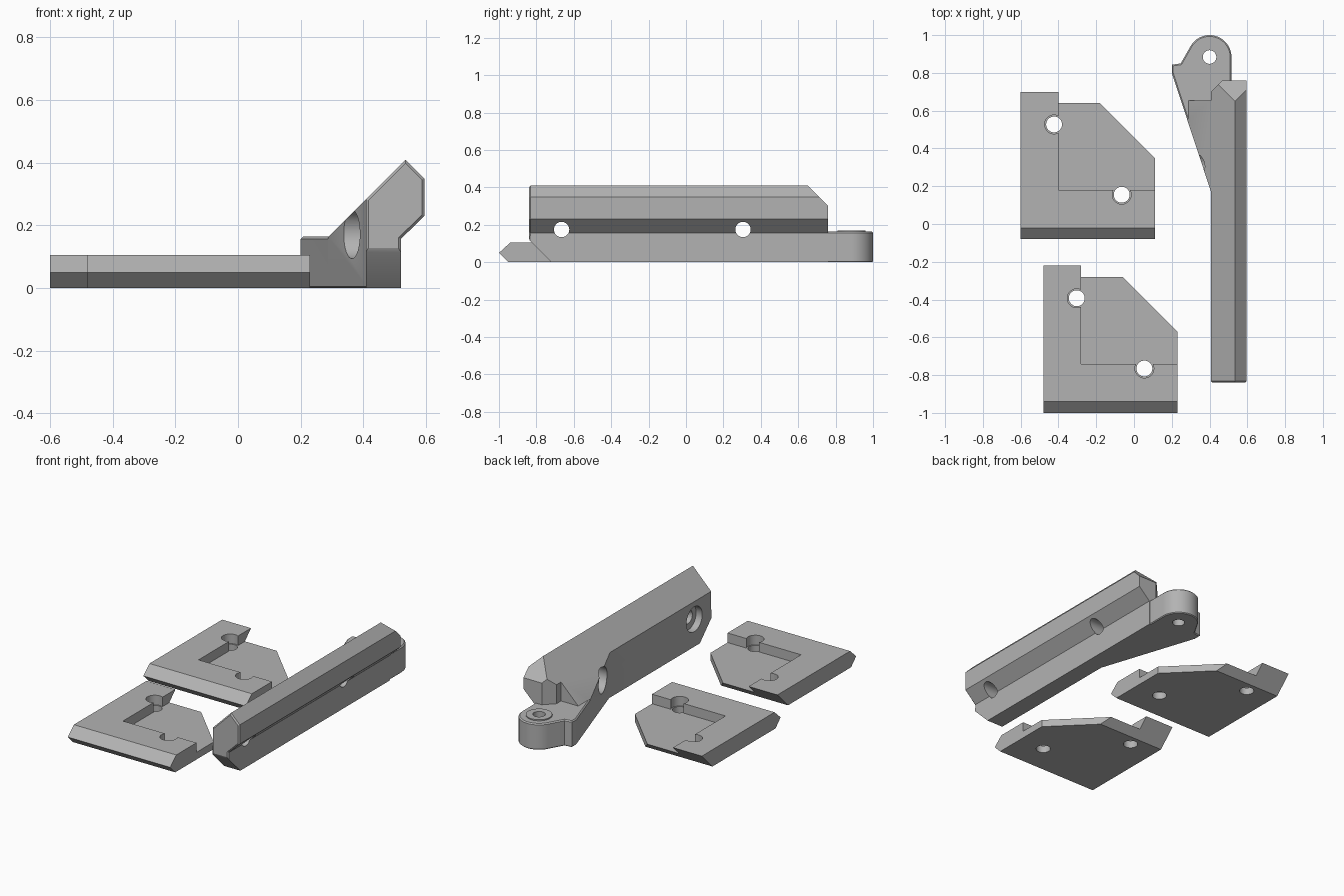
import bpy, bmesh, math
from mathutils import Vector

if "Cube" in bpy.data.objects:
    bpy.data.objects.remove(bpy.data.objects["Cube"])

grey = bpy.data.materials.new("plain grey")
grey.diffuse_color = (0.45, 0.45, 0.45, 1)
grey.use_nodes = True
grey.node_tree.nodes["Principled BSDF"].inputs["Base Color"].default_value = grey.diffuse_color


def finish(bm, name):
    bmesh.ops.recalc_face_normals(bm, faces=bm.faces)
    me = bpy.data.meshes.new(name)
    bm.to_mesh(me)
    bm.free()
    ob = bpy.data.objects.new(name, me)
    bpy.context.collection.objects.link(ob)
    me.materials.append(grey)
    return ob


def prism(points, a, b, axis):
    """Extrude a 2D outline from a to b along the axis."""
    place = {"x": lambda p: (a, p[0], p[1]), "y": lambda p: (p[0], a, p[1]),
             "z": lambda p: (p[0], p[1], a)}[axis]
    bm = bmesh.new()
    face = bm.faces.new([bm.verts.new(place(p)) for p in points])
    ext = bmesh.ops.extrude_face_region(bm, geom=[face])["geom"]
    step = Vector([(b - a) if axis == c else 0 for c in "xyz"])
    bmesh.ops.translate(bm, vec=step, verts=[g for g in ext if isinstance(g, bmesh.types.BMVert)])
    bmesh.ops.recalc_face_normals(bm, faces=bm.faces)
    return bm


def slice_off(bm, co, normal):
    """Remove everything on the normal side of a plane and close the cut."""
    geom = bm.verts[:] + bm.edges[:] + bm.faces[:]
    cut = bmesh.ops.bisect_plane(bm, geom=geom, plane_co=co, plane_no=normal, clear_outer=True)
    edges = [e for e in cut["geom_cut"] if isinstance(e, bmesh.types.BMEdge)]
    bmesh.ops.contextual_create(bm, geom=edges)


def chamfer(bm, size, test):
    edges = [e for e in bm.edges if all(test(v.co) for v in e.verts)]
    bmesh.ops.bevel(bm, geom=edges, offset=size, segments=1, affect="EDGES", clamp_overlap=True)


def ring(cx, cy, r, n=40):
    return [(cx + r * math.cos(2 * math.pi * i / n), cy + r * math.sin(2 * math.pi * i / n))
            for i in range(n)]


def combine(ob, tool, op):
    m = ob.modifiers.new(op.lower(), "BOOLEAN")
    m.operation, m.solver, m.object = op, "EXACT", tool
    bpy.context.view_layer.objects.active = ob
    bpy.ops.object.modifier_apply(modifier=m.name)
    bpy.data.objects.remove(tool)


def smooth(ob):
    bpy.ops.object.select_all(action="DESELECT")
    ob.select_set(True)
    bpy.context.view_layer.objects.active = ob
    bpy.ops.object.shade_smooth_by_angle(angle=math.radians(25))


# Clamp plates: skewed bar profile, clipped corner, L-shaped raised rim, two holes
def clamp_plate(name, x, y):
    profile = [(y + .05, 0), (y, .05), (y + .06, .105), (y + .78, .105), (y + .675, 0)]
    bm = prism(profile, x, x + .71, "x")
    slice_off(bm, (x + .71, y + .43, 0), (1, 1, 0))
    ob = finish(bm, name)
    pocket = [(x + .2, y + .26), (x + .9, y + .26), (x + .9, y + .9), (x + .2, y + .9)]
    combine(ob, finish(prism(pocket, .045, .2, "z"), "pocket_cutter"), "DIFFERENCE")
    for hx, hy in ((x + .177, y + .607), (x + .535, y + .235)):
        combine(ob, finish(prism(ring(hx, hy, .05), .045, .2, "z"), "seat_cutter"), "DIFFERENCE")
        combine(ob, finish(prism(ring(hx, hy, .042), -.1, .2, "z"), "hole_cutter"), "DIFFERENCE")
    smooth(ob)


clamp_plate("front_clamp_plate", -.48, -1)
clamp_plate("back_clamp_plate", -.60, -.08)

# Long arm: constant cross-section with sliced ends
section = [(.408, 0), (.52, 0), (.52, .157), (.595, .23), (.595, .35), (.535, .41), (.408, .283)]
bm = prism(section, -.84, .76, "y")
slice_off(bm, (.5, .65, .41), (0, 1, 1))
slice_off(bm, (.408, .70, 0), (-1, 1, 0))
slice_off(bm, (.5, -.84, .12), (0, -1, -1))
chamfer(bm, .008, lambda c: c.y < -.839)
arm = finish(bm, "long_arm")

# Flat wing with rounded hub at the back
arc = [(.40 + .116 * math.cos(math.radians(a)), .884 + .116 * math.sin(math.radians(a)))
       for a in range(0, 151, 6)]
outline = [(.47, .1), (.516, .1)] + arc + [(.247, .85), (.20, .843), (.20, .80), (.408, .17), (.43, .1)]
bm = prism(outline, 0, .164, "z")
chamfer(bm, .007, lambda c: c.z > .163)
chamfer(bm, .005, lambda c: c.z < .001)
combine(arm, finish(bm, "wing"), "UNION")

# Sloped shoulder joining wing and arm
bm = prism([(.44, .1), (.44, .655), (.288, .655), (.288, .533), (.408, .17), (.43, .1)], .01, .45, "z")
slice_off(bm, (.408, 0, .283), (-1, 0, 1))
combine(arm, finish(bm, "shoulder"), "UNION")

# Raised hub boss and pivot hole
combine(arm, finish(prism(ring(.40, .884, .075), .1, .171, "z"), "hub_boss"), "UNION")
combine(arm, finish(prism(ring(.40, .884, .036), -.1, .3, "z"), "pivot_cutter"), "DIFFERENCE")

# Cross bolt holes with wide bores on the left
for y in (-.665, .305):
    combine(arm, finish(prism(ring(y, .172, .078), .1, .45, "x"), "bore_cutter"), "DIFFERENCE")
    combine(arm, finish(prism(ring(y, .175, .041), .1, .8, "x"), "bolt_cutter"), "DIFFERENCE")
smooth(arm)
